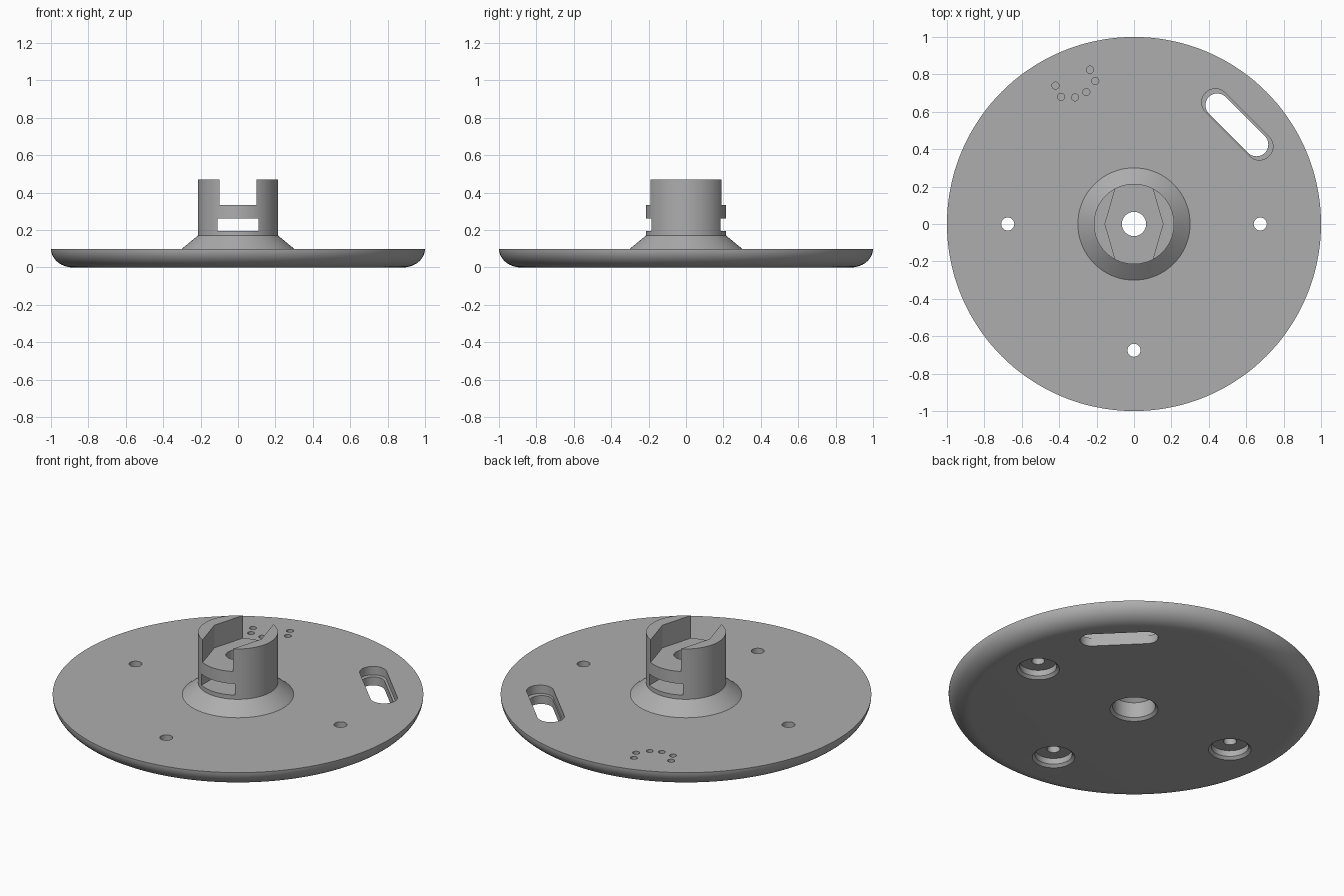
import bpy, bmesh
from math import cos, sin, pi, atan2
from mathutils import Vector, Matrix

if "Cube" in bpy.data.objects:
    bpy.data.objects.remove(bpy.data.objects["Cube"])

grey = bpy.data.materials.new("plain grey")
grey.use_nodes = True
COLOUR = (0.42, 0.42, 0.42, 1)
grey.diffuse_color = COLOUR
grey.node_tree.nodes["Principled BSDF"].inputs["Base Color"].default_value = COLOUR


def finish(name, bm):
    bmesh.ops.recalc_face_normals(bm, faces=bm.faces)
    mesh = bpy.data.meshes.new(name)
    bm.to_mesh(mesh)
    bm.free()
    mesh.materials.append(grey)
    obj = bpy.data.objects.new(name, mesh)
    bpy.context.collection.objects.link(obj)
    return obj


def lathe(name, profile, steps, x=0, y=0):
    """Solid of revolution from (radius, height) points, axis to axis."""
    bm = bmesh.new()
    verts = [bm.verts.new((r, 0, z)) for r, z in profile]
    edges = [bm.edges.new(pair) for pair in zip(verts, verts[1:])]
    bmesh.ops.spin(bm, geom=verts + edges, cent=(0, 0, 0), axis=(0, 0, 1),
                   angle=2 * pi, steps=steps)
    bmesh.ops.remove_doubles(bm, verts=bm.verts, dist=0.0001)
    bmesh.ops.translate(bm, verts=bm.verts, vec=(x, y, 0))
    return finish(name, bm)


def prism(name, outline, low, high):
    bm = bmesh.new()
    face = bm.faces.new([bm.verts.new((x, y, low)) for x, y in outline])
    top = bmesh.ops.extrude_face_region(bm, geom=[face])["geom"]
    bmesh.ops.translate(bm, verts=[v for v in top if isinstance(v, bmesh.types.BMVert)],
                        vec=(0, 0, high - low))
    return finish(name, bm)


def capsule(a, b, r, n=20):
    """Outline of a round-ended slot between two points."""
    start = atan2(b[1] - a[1], b[0] - a[0]) - pi / 2
    return [(c[0] + r * cos(start + turn + pi * i / n), c[1] + r * sin(start + turn + pi * i / n))
            for c, turn in ((b, 0), (a, pi)) for i in range(n + 1)]


# Round plate with rounded underside, flared collar and post
arc = [(0.88 + 0.12 * sin(t), 0.1 - 0.1 * cos(t)) for t in (pi / 2 * i / 14 for i in range(15))]
body = lathe("plate_with_post", [(0, 0)] + arc +
             [(0.3, 0.1), (0.215, 0.17), (0.215, 0.47), (0, 0.47)], 144)

# Six-sided mouth in the post and the window below its bridge
cutters = [
    prism("mouth_cutter", [(0.155, 0), (0.068, 0.3), (-0.068, 0.3),
                           (-0.155, 0), (-0.068, -0.3), (0.068, -0.3)], 0.335, 0.6),
    prism("window_cutter", [(0.11, 0.3), (-0.11, 0.3), (-0.11, -0.3), (0.11, -0.3)], 0.195, 0.262),
]

# Centre bore: chamfer, wide bore, taper and narrow through hole
cutters.append(lathe("bore_cutter", [(0, -0.02), (0.15, -0.02), (0.115, 0.015), (0.115, 0.107),
                                     (0.065, 0.155), (0.065, 0.6), (0, 0.6)], 48))

# Three counterbored screw holes
for x, y in ((-0.675, 0), (0.675, 0), (0, -0.675)):
    cutters.append(lathe("screw_cutter", [(0, -0.02), (0.135, -0.02), (0.1, 0.015), (0.1, 0.05),
                                          (0.035, 0.05), (0.035, 0.2), (0, 0.2)], 40, x, y))

# Slanted slot with a shallow recess around it
ends = (0.435, 0.65), (0.67, 0.415)
cutters.append(prism("recess_cutter", capsule(*ends, 0.073), 0.05, 0.2))
cutters.append(prism("slot_cutter", capsule((0.445, 0.635), (0.655, 0.425), 0.063), -0.1, 0.2))

# Ring of small blind dimples
for x, y in ((-0.42, 0.74), (-0.39, 0.68), (-0.315, 0.677),
             (-0.255, 0.705), (-0.207, 0.765), (-0.235, 0.825)):
    cutters.append(lathe("dimple_cutter", [(0, 0.06), (0.019, 0.06), (0.019, 0.2), (0, 0.2)], 24, x, y))

for cutter in cutters:
    cutter.hide_render = True
    cut = body.modifiers.new(cutter.name, "BOOLEAN")
    cut.operation = "DIFFERENCE"
    cut.solver = "EXACT"
    cut.object = cutter

# Bake the cuts, then drop the cutters
bpy.context.view_layer.update()
result = bpy.data.meshes.new_from_object(
    body.evaluated_get(bpy.context.evaluated_depsgraph_get()))
body.modifiers.clear()
body.data = result
for cutter in cutters:
    bpy.data.objects.remove(cutter)

bpy.ops.object.select_all(action="DESELECT")
body.select_set(True)
bpy.context.view_layer.objects.active = body
bpy.ops.object.shade_smooth_by_angle()
